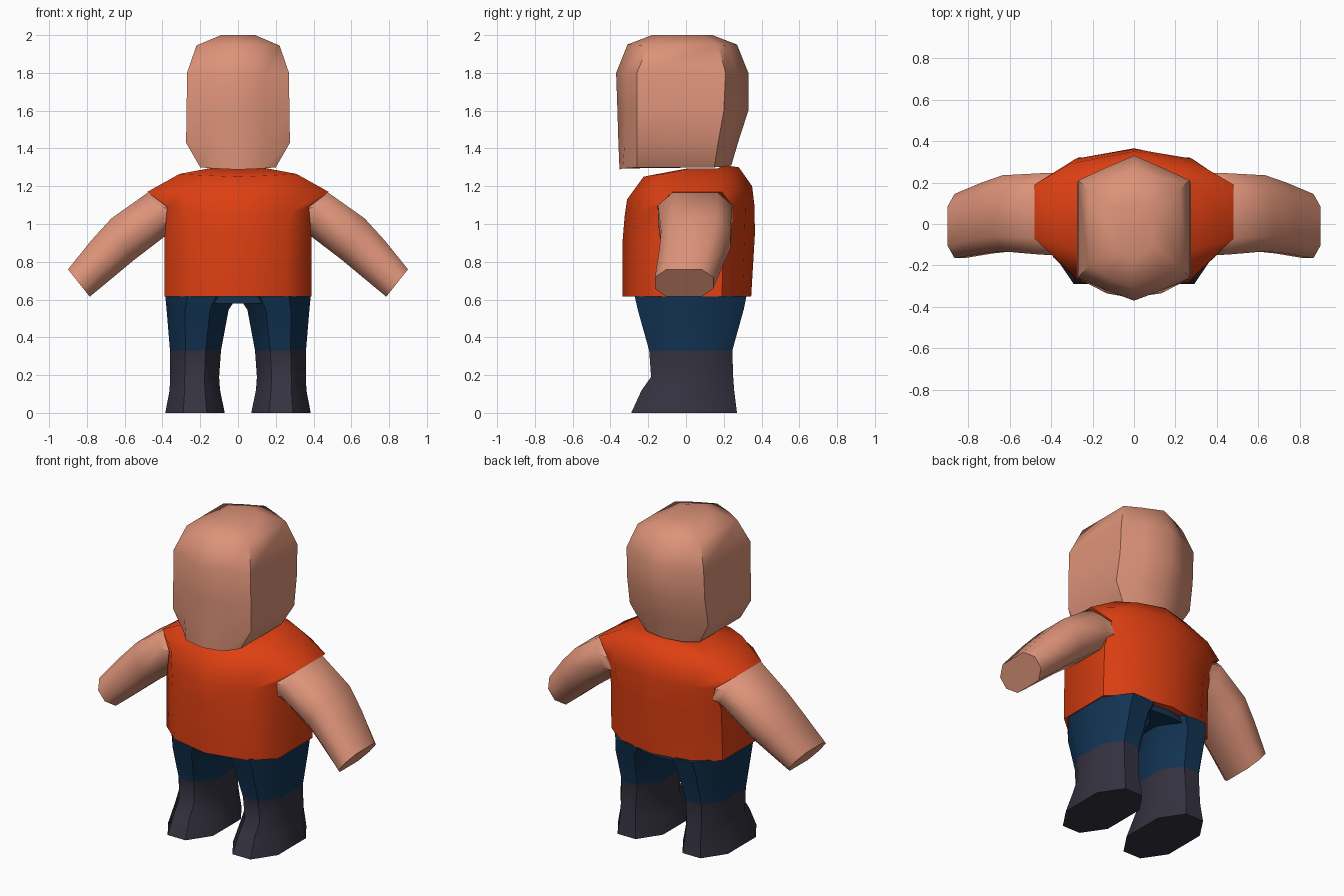
import bpy, bmesh, math

if "Cube" in bpy.data.objects:
    bpy.data.objects.remove(bpy.data.objects["Cube"])


def material(name, rgb):
    m = bpy.data.materials.new(name)
    m.diffuse_color = (*rgb, 1)
    m.use_nodes = True
    m.node_tree.nodes["Principled BSDF"].inputs["Base Color"].default_value = m.diffuse_color
    return m


skin = material("skin", (0.72, 0.29, 0.19))
orange = material("orange_shirt", (0.73, 0.05, 0.006))
navy = material("navy_trousers", (0.006, 0.033, 0.085))
charcoal = material("charcoal_boots", (0.036, 0.032, 0.052))


def loft(name, rings, mats, angle=50, rule=None):
    """Skin a closed tube through equal-length rings and cap both ends."""
    bm = bmesh.new()
    vs = [[bm.verts.new(p) for p in r] for r in rings]
    n = len(vs[0])
    for a, b in zip(vs, vs[1:]):
        for i in range(n):
            bm.faces.new((a[i], a[(i + 1) % n], b[(i + 1) % n], b[i]))
    bm.faces.new(vs[0])
    bm.faces.new(vs[-1])
    bmesh.ops.recalc_face_normals(bm, faces=bm.faces)
    me = bpy.data.meshes.new(name)
    for m in mats:
        me.materials.append(m)
    if rule:
        for f in bm.faces:
            f.material_index = rule(f.calc_center_median())
    bm.to_mesh(me)
    bm.free()
    ob = bpy.data.objects.new(name, me)
    bpy.context.collection.objects.link(ob)
    bpy.ops.object.select_all(action='DESELECT')
    ob.select_set(True)
    bpy.context.view_layer.objects.active = ob
    bpy.ops.object.shade_smooth_by_angle(angle=math.radians(angle))
    return ob


def body_ring(w, sf, sb, m, mf, mb, f, b, zs, zf, zb):
    """Symmetric ten-sided ring: side, middle and centre points, front and back."""
    right = [(m, mf, (zs + zf) / 2), (w, sf, zs), (w, sb, zs), (m, mb, (zs + zb) / 2)]
    left = [(-x, y, z) for x, y, z in reversed(right)]
    return [(0, f, zf)] + right + [(0, b, zb)] + left


# Head
loft("head", [body_ring(*r) for r in [
    (.20, -.26, .15, .13, -.335, .21, -.352, .24, 1.30, 1.288, 1.31),
    (.275, -.26, .17, .15, -.325, .23, -.358, .275, 1.43, 1.43, 1.43),
    (.272, -.26, .20, .14, -.317, .27, -.363, .33, 1.60, 1.60, 1.60),
    (.27, -.26, .21, .14, -.317, .27, -.37, .33, 1.80, 1.80, 1.80),
    (.22, -.20, .17, .12, -.26, .22, -.31, .27, 1.945, 1.95, 1.95),
    (.09, -.10, .08, .05, -.14, .11, -.18, .14, 2.0, 2.0, 2.0)]], [skin])

# Shirt, widening into short sleeves at the shoulders
loft("shirt", [body_ring(*r) for r in [
    (.39, -.16, .19, .25, -.28, .30, -.335, .345, .615, .615, .615),
    (.388, -.16, .20, .26, -.28, .31, -.335, .365, .94, .92, .95),
    (.375, -.155, .25, .28, -.265, .315, -.325, .362, 1.09, 1.04, 1.10),
    (.48, -.07, .19, .31, -.23, .29, -.312, .35, 1.17, 1.13, 1.20),
    (.31, -.12, .20, .18, -.19, .25, -.225, .28, 1.265, 1.25, 1.30),
    (.15, .02, .17, .08, .0, .19, -.01, .20, 1.295, 1.29, 1.312)]], [orange])


def arm_ring(s, top, bottom, yf, yb):
    """Eight-sided slanted ring between a top and a bottom point (x, z)."""
    mid, half = (yf + yb) / 2, (yb - yf) / 2
    pts = []
    for t, k in [(0, -.6), (.3, -1), (.7, -1), (1, -.6), (1, .6), (.7, 1), (.3, 1), (0, .6)]:
        x = top[0] + (bottom[0] - top[0]) * t
        z = top[1] + (bottom[1] - top[1]) * t
        pts.append((s * x, mid + half * k, z))
    return pts


def leg_ring(s, xi, xo, yf, yb, z):
    """Eight-sided level ring with chamfered corners."""
    cx, hx, cy, hy = (xi + xo) / 2, (xo - xi) / 2, (yf + yb) / 2, (yb - yf) / 2
    shape = [(-.4, -1), (.4, -1), (1, -.5), (1, .5), (.4, 1), (-.4, 1), (-1, .5), (-1, -.5)]
    return [(s * (cx + hx * a), cy + hy * b, z) for a, b in shape]


for s, side in ((1, "left"), (-1, "right")):
    # Bare arms
    loft(side + "_arm", [arm_ring(s, *r) for r in [
        ((.37, 1.13), (.33, .96), -.15, .245),
        ((.475, 1.168), (.38, .94), -.148, .245),
        ((.67, 1.03), (.55, .81), -.132, .235),
        ((.775, .915), (.64, .735), -.142, .20),
        ((.90, .76), (.785, .615), -.165, .145)]], [skin])
    # Legs: trousers above, boots below
    loft(side + "_leg", [leg_ring(s, *r) for r in [
        (.07, .385, -.29, .27, 0),
        (.095, .362, -.235, .255, .12),
        (.10, .36, -.185, .25, .19),
        (.09, .36, -.195, .245, .33),
        (.05, .378, -.255, .305, .545),
        (.0, .385, -.272, .32, .62)]], [navy, charcoal], 50,
        lambda c: 1 if c.z < .33 else 0)

# Hips joining the legs under the shirt
loft("hips", [body_ring(w, -.14, .18, .22, -.25, .28, -.26, .30, z, z, z)
              for w, z in ((.36, .578), (.38, .625))], [navy])
